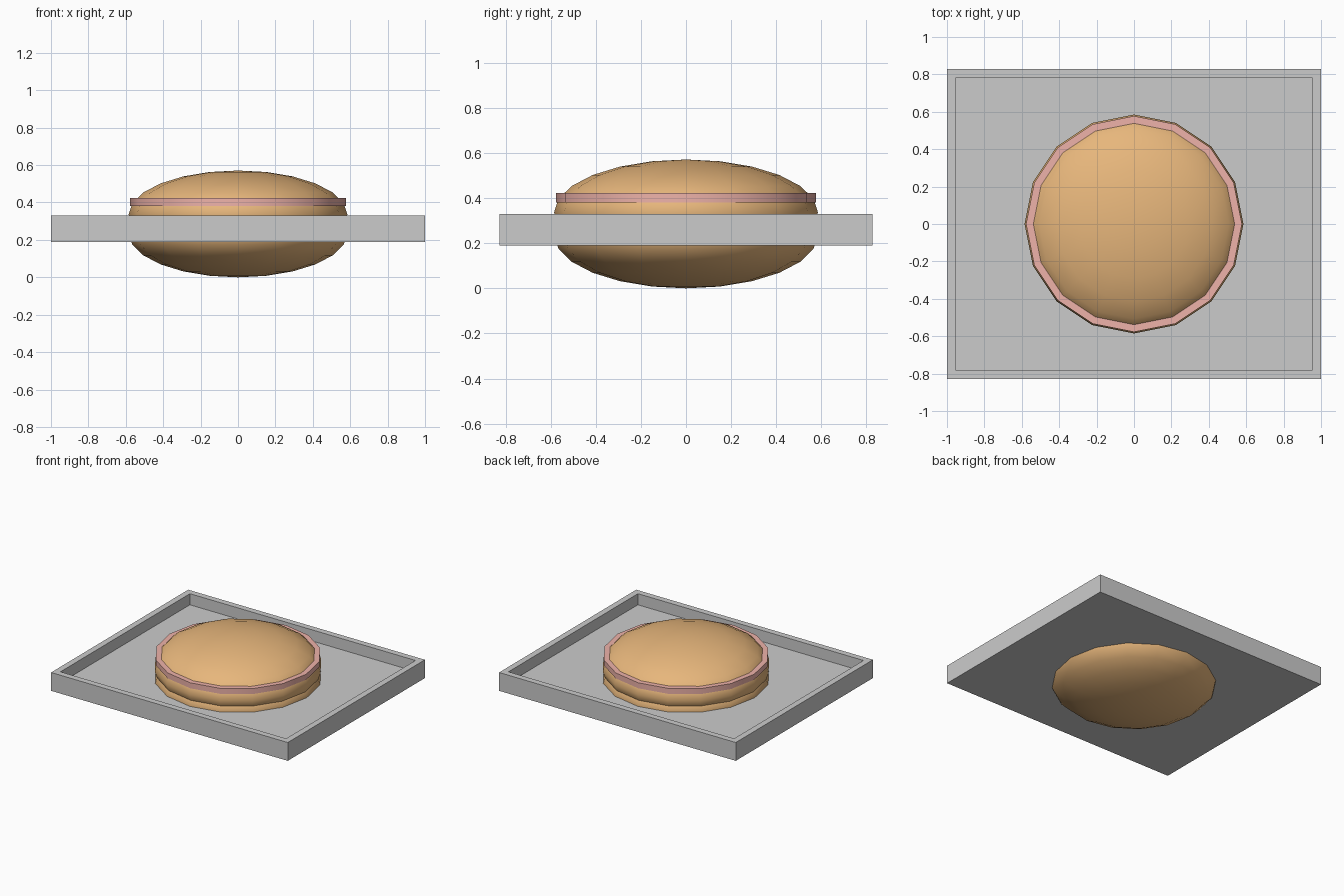
import bpy, bmesh
from mathutils import Matrix

if "Cube" in bpy.data.objects:
    bpy.data.objects.remove(bpy.data.objects["Cube"])


def material(name, color):
    m = bpy.data.materials.new(name)
    m.diffuse_color = (*color, 1)
    m.use_nodes = True
    m.node_tree.nodes["Principled BSDF"].inputs["Base Color"].default_value = m.diffuse_color
    return m


def add(name, bm, mat=None, smooth=None):
    me = bpy.data.meshes.new(name)
    bm.to_mesh(me)
    bm.free()
    ob = bpy.data.objects.new(name, me)
    bpy.context.collection.objects.link(ob)
    if mat:
        me.materials.append(mat)
    if smooth:
        bpy.ops.object.select_all(action='DESELECT')
        ob.select_set(True)
        bpy.context.view_layer.objects.active = ob
        bpy.ops.object.shade_smooth_by_angle(angle=smooth)
    return ob


bread = material("bread", (0.80, 0.47, 0.20))
pink = material("filling_pink", (0.86, 0.45, 0.40))

# Bun halves: flattened, overlapping low-poly ellipsoids
for name, z in (("bottom_bun", 0.235), ("top_bun", 0.336)):
    bm = bmesh.new()
    bmesh.ops.create_uvsphere(
        bm, u_segments=16, v_segments=12, radius=1,
        matrix=Matrix.Translation((0, 0, z)) @ Matrix.Diagonal((0.585, 0.585, 0.235, 1)))
    add(name, bm, bread, 0.7)

# Filling: thin disc peeking out around the bun
bm = bmesh.new()
bmesh.ops.create_cone(bm, cap_ends=True, segments=16, radius1=0.577, radius2=0.577,
                      depth=0.042, matrix=Matrix.Translation((0, 0, 0.402)))
add("filling", bm, pink, 0.7)

# Tray: box whose top face is inset and sunk to leave a rim
bm = bmesh.new()
bmesh.ops.create_cube(bm, size=1, matrix=Matrix.Translation((0, 0, 0.26))
                      @ Matrix.Diagonal((2, 1.655, 0.14, 1)))
bm.normal_update()
top = max(bm.faces, key=lambda f: f.calc_center_median().z)
bmesh.ops.inset_region(bm, faces=[top], thickness=0.066, depth=0)
floor = bmesh.ops.extrude_discrete_faces(bm, faces=[top])["faces"]
bmesh.ops.translate(bm, verts=floor[0].verts, vec=(0, 0, -0.085))
bmesh.ops.recalc_face_normals(bm, faces=bm.faces)
add("tray", bm)
